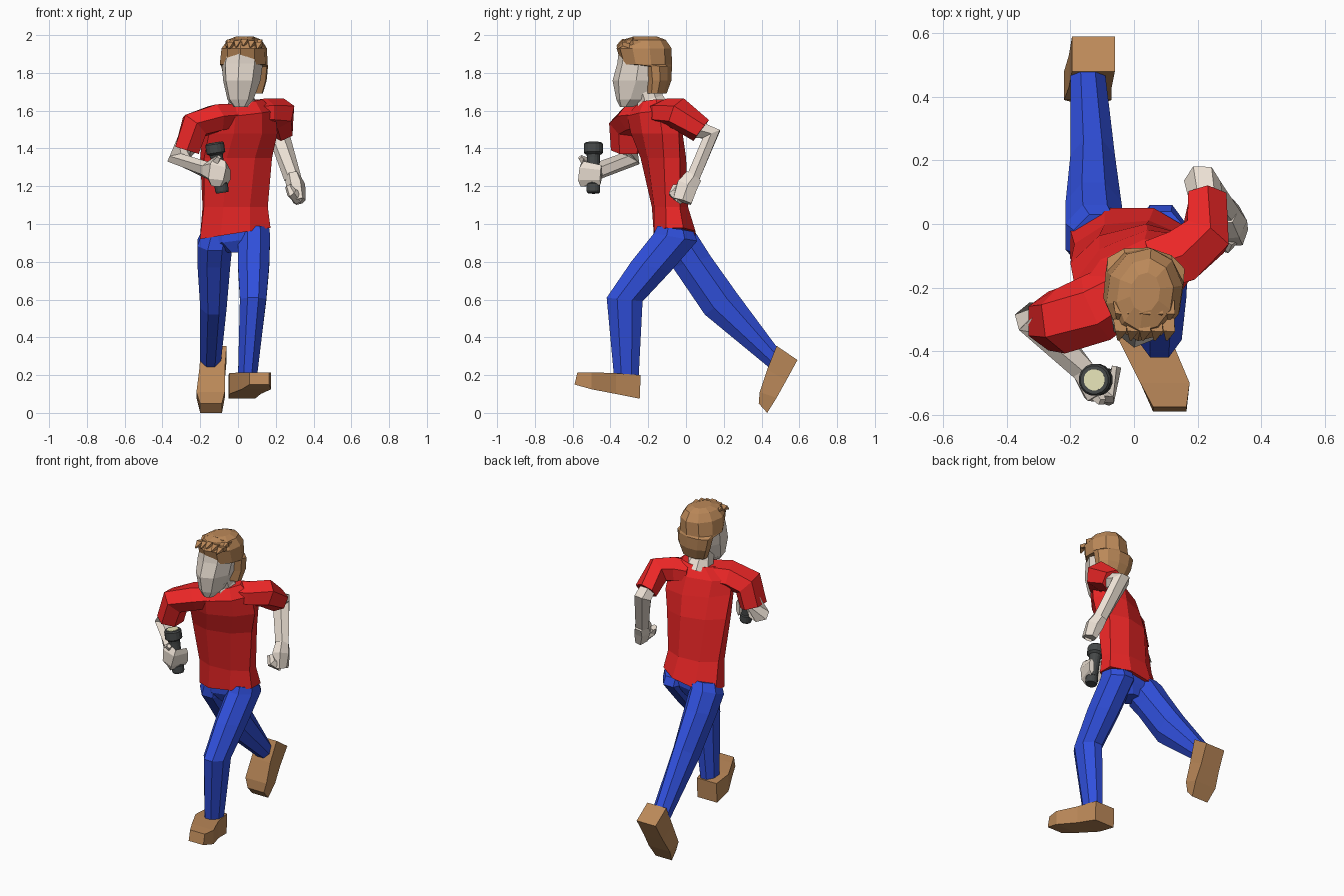
import bpy, bmesh, math
from mathutils import Vector as V

COL = {'skin': (.84, .75, .66), 'red': (.85, .02, .02), 'blue': (.03, .08, .72),
       'brown': (.50, .25, .10), 'black': (.06, .065, .065), 'lens': (.80, .78, .48)}
MAT = {}
for k, c in COL.items():
    MAT[k] = bpy.data.materials.new(k)
    MAT[k].diffuse_color = (*c, 1)


def loft(name, rings, mat, n=8, flat=True):
    """Skin a list of (centre, half-axis u, half-axis v) sections."""
    bm = bmesh.new()
    ph, s = (math.pi / n, 1 / math.cos(math.pi / n)) if flat else (0, 1)
    loops = []
    for c, u, v in rings:
        angs = [ph + 2 * math.pi * i / n for i in range(n)]
        loops.append([bm.verts.new(V(c) + V(u) * math.cos(a) * s + V(v) * math.sin(a) * s)
                      for a in angs])
    for a, b in zip(loops, loops[1:]):
        for i in range(n):
            j = (i + 1) % n
            bm.faces.new((a[i], a[j], b[j], b[i]))
    bm.faces.new(loops[0])
    bm.faces.new(loops[-1])
    bmesh.ops.recalc_face_normals(bm, faces=bm.faces)
    me = bpy.data.meshes.new(name)
    bm.to_mesh(me)
    bm.free()
    me.materials.append(MAT[mat])
    ob = bpy.data.objects.new(name, me)
    bpy.context.collection.objects.link(ob)
    return ob


def side_loft(name, secs, mat, n):
    """Sections given as x range plus two side-view points (y, z)."""
    loft(name, [(((a + b) / 2, (p[0] + q[0]) / 2, (p[1] + q[1]) / 2), ((b - a) / 2, 0, 0),
                 (0, (q[0] - p[0]) / 2, (q[1] - p[1]) / 2)) for a, b, p, q in secs], mat, n)


def level_loft(name, secs, mat, n=8, flat=True):
    """Sections: x, y, z, half width, half depth, yaw degrees, roll."""
    rings = []
    for x, y, z, w, d, yaw, roll in secs:
        c, s = math.cos(math.radians(yaw)), math.sin(math.radians(yaw))
        rings.append(((x, y, z), (w * c, w * s, roll), (-d * s, d * c, 0)))
    loft(name, rings, mat, n, flat)


def tube(name, pts, radii, mat, n=6, ref=(0, 1, 0)):
    """Sections along a path; radii are (across, along ref) pairs."""
    P = [V(p) for p in pts]
    rings = []
    for i, p in enumerate(P):
        ends = [(P[i + 1] - p).normalized()] if i + 1 < len(P) else []
        if i:
            ends.append((p - P[i - 1]).normalized())
        t = sum(ends, V()).normalized()
        u = t.cross(V(ref)).normalized()
        v = u.cross(t)
        rings.append((p, u * radii[i][0], v * radii[i][1]))
    loft(name, rings, mat, n)


# Trousers
side_loft('front_leg', [(.0, .165, (-.15, .99), (.04, .96)), (.0, .17, (-.17, .95), (.06, .91)),
                        (.0, .165, (-.29, .80), (-.08, .75)), (.01, .15, (-.42, .61), (-.23, .59)),
                        (.0, .10, (-.38, .18), (-.25, .2))], 'blue', 8)
side_loft('back_leg', [(-.19, -.02, (-.14, .94), (.03, .98)), (-.215, -.03, (-.14, .86), (.06, .94)),
                       (-.215, -.04, (-.07, .77), (.13, .83)), (-.2, -.06, (.10, .52), (.265, .64)),
                       (-.2, -.09, (.44, .24), (.48, .35))], 'blue', 8)
level_loft('pelvis', [(-.02, -.06, .98, .17, .09, 0, .03), (-.02, -.06, .91, .15, .09, 0, .02),
                      (-.015, -.06, .85, .05, .06, 0, 0)], 'blue')

# Shoes
side_loft('front_shoe', [(-.05, .09, (-.245, .075), (-.24, .2)), (-.045, .12, (-.37, .1), (-.37, .21)),
                         (.02, .175, (-.5, .125), (-.5, .215)), (.06, .165, (-.59, .15), (-.575, .215))],
          'brown', 4)
side_loft('back_shoe', [(-.195, -.06, (.59, .28), (.48, .355)), (-.205, -.07, (.53, .17), (.43, .23)),
                        (-.22, -.07, (.48, .08), (.39, .11)), (-.2, -.085, (.43, 0), (.385, .05))],
          'brown', 4)

# Shirt, twisting toward the shoulders
level_loft('shirt', [(-.015, -.06, .95, .187, .11, 0, .03), (-.015, -.085, 1.09, .17, .09, 5, 0),
                     (-.01, -.12, 1.35, .185, .105, 14, 0), (.01, -.155, 1.48, .195, .115, 22, 0),
                     (.01, -.18, 1.58, .185, .11, 25, .02), (.025, -.175, 1.645, .10, .07, 25, .015)], 'red')
tube('right_sleeve', [(.0, -.19, 1.575), (-.12, -.265, 1.56), (-.23, -.305, 1.52), (-.27, -.305, 1.39)],
     [(.06, .08), (.07, .095), (.075, .09), (.065, .08)], 'red')
tube('left_sleeve', [(.06, -.13, 1.59), (.15, -.1, 1.59), (.225, -.04, 1.585), (.23, .08, 1.495)],
     [(.08, .055), (.085, .065), (.075, .075), (.06, .06)], 'red', ref=(0, 0, 1))

# Arms and hands
tube('right_arm', [(-.265, -.305, 1.43), (-.315, -.295, 1.345), (-.15, -.47, 1.28)],
     [(.05, .055), (.055, .05), (.035, .04)], 'skin', ref=(0, 0, 1))
tube('right_hand', [(-.16, -.46, 1.285), (-.13, -.53, 1.28), (-.08, -.55, 1.265), (-.055, -.45, 1.26)],
     [(.035, .04), (.03, .07), (.02, .06), (.015, .045)], 'skin', ref=(0, 0, 1))
tube('right_thumb', [(-.13, -.52, 1.31), (-.1, -.56, 1.355)], [(.02, .02), (.01, .01)], 'skin', 4)
tube('left_arm', [(.23, .06, 1.5), (.215, .135, 1.475), (.29, .035, 1.24)],
     [(.045, .045), (.05, .05), (.035, .04)], 'skin', ref=(1, 0, 0))
tube('left_hand', [(.29, .04, 1.25), (.305, .005, 1.2), (.325, -.02, 1.12)],
     [(.045, .035), (.055, .045), (.05, .03)], 'skin', ref=(1, 0, 0))
tube('left_fingers', [(.32, -.02, 1.14), (.285, -.06, 1.165), (.265, -.05, 1.2)],
     [(.035, .03), (.03, .025), (.02, .015)], 'skin', ref=(1, 0, 0))

# Head and neck, front vertex row forms the nose ridge
tube('neck', [(.025, -.17, 1.6), (.02, -.19, 1.66), (.025, -.22, 1.76)],
     [(.085, .09), (.065, .07), (.06, .07)], 'skin', 8)
level_loft('head', [(.012, -.315, 1.62, .035, .035, -8, 0), (.013, -.285, 1.66, .07, .085, -8, 0),
                    (.02, -.25, 1.76, .10, .14, -8, 0), (.023, -.235, 1.85, .11, .13, -8, 0),
                    (.03, -.23, 1.94, .095, .125, -8, 0)], 'skin', 8, False)

# Hair: back shell, then a full cap with forward tufts
level_loft('hair', [(.045, -.155, 1.69, .085, .05, -8, 0), (.04, -.142, 1.76, .11, .062, -8, 0),
                    (.035, -.145, 1.835, .122, .068, -8, 0), (.03, -.208, 1.845, .122, .128, -8, 0),
                    (.033, -.222, 1.93, .115, .14, -8, 0), (.035, -.222, 1.975, .085, .11, -8, 0),
                    (.035, -.215, 1.992, .045, .06, -8, 0)], 'brown', 10)
for row in range(2):
    for i in range(5):
        x = -.045 + i * .038
        z = 1.972 - row * .012 - abs(i - 2) * .008
        y = -.245 - row * .055
        tube('hair_tuft', [(x, y, z), (x + .004, y - .035, z + .008), (x - .004, y - .065, z - .016)],
             [(.02, .012), (.018, .012), (.003, .003)], 'brown', 4, (0, 0, 1))

# Torch held upright
bottom, axis = V((-.083, -.49, 1.165)), V((-.042, 0, .265))
prof = [(0, .032), (.04, .036), (.17, .036), (.19, .031), (.7, .034), (.76, .036),
        (.8, .05), (.97, .05), (1, .044)]
tube('torch_body', [bottom + axis * t for t, r in prof], [(r, r) for t, r in prof], 'black', 16)
tube('torch_lens', [bottom + axis * .97, bottom + axis * 1.008], [(.033, .033)] * 2, 'lens', 16)
